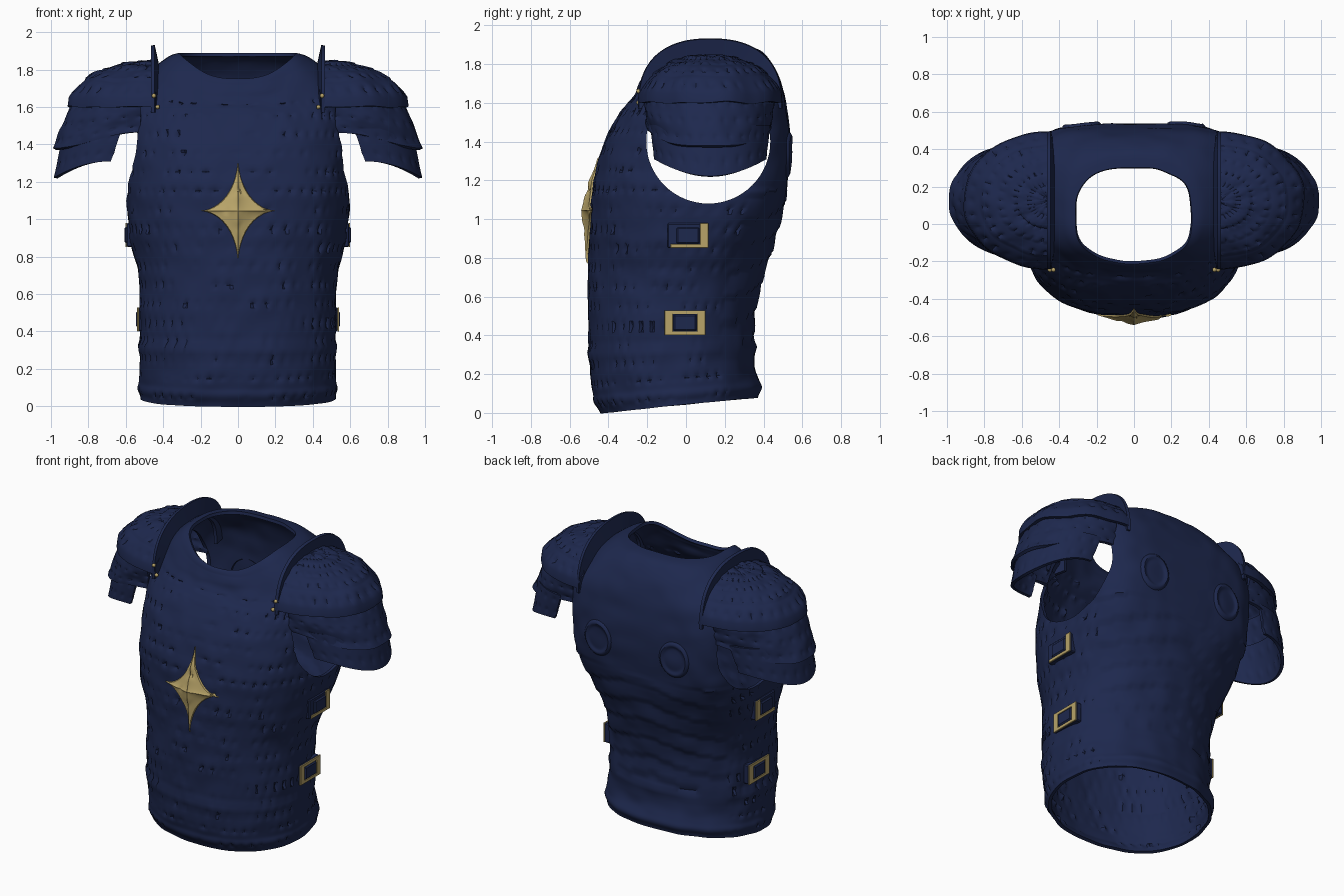
import bpy
import bmesh
from math import sin, cos, pi, exp, floor, copysign
from mathutils import Vector, noise
from mathutils.bvhtree import BVHTree

if "Cube" in bpy.data.objects:
    bpy.data.objects.remove(bpy.data.objects["Cube"])


def material(name, rgb):
    m = bpy.data.materials.new(name)
    m.use_nodes = True
    m.diffuse_color = (*rgb, 1)
    m.node_tree.nodes["Principled BSDF"].inputs["Base Color"].default_value = (*rgb, 1)
    return m


BLUE = material("navy leather", (0.0125, 0.021, 0.075))
GOLD = material("pale gold", (0.48, 0.37, 0.14))


def finish(bm, name, mat):
    mesh = bpy.data.meshes.new(name)
    bm.to_mesh(mesh)
    bm.free()
    mesh.materials.append(mat)
    ob = bpy.data.objects.new(name, mesh)
    bpy.context.collection.objects.link(ob)
    return ob


def activate(ob):
    bpy.ops.object.select_all(action="DESELECT")
    ob.select_set(True)
    bpy.context.view_layer.objects.active = ob


def bake(ob, kind, **settings):
    activate(ob)
    mod = ob.modifiers.new(kind.title(), kind)
    for key, value in settings.items():
        setattr(mod, key, value)
    bpy.ops.object.modifier_apply(modifier=mod.name)


def smooth(ob, angle=0.7):
    activate(ob)
    bpy.ops.object.shade_smooth_by_angle(angle=angle)


def sheet(rows, cols, point, closed=False):
    """Grid of quads from point(u, v), with u and v running 0 to 1."""
    bm = bmesh.new()
    n = cols if closed else cols + 1
    grid = [[bm.verts.new(point(j / cols, i / rows)) for j in range(n)] for i in range(rows + 1)]
    for i in range(rows):
        for j in range(cols):
            k = (j + 1) % n
            bm.faces.new((grid[i][j], grid[i][k], grid[i + 1][k], grid[i + 1][j]))
    return bm


def power(v, p):
    return copysign(abs(v) ** p, v)


def ramp(v, low, high):
    t = min(1, max(0, (v - low) / (high - low)))
    return t * t * (3 - 2 * t)


def pit(u, v):
    """Small punched notches in staggered rows."""
    du = (u + 0.5 * (floor(v) % 2)) % 1 - 0.5
    dv = v % 1 - 0.5
    return exp(-(du / 0.17) ** 2 - (dv / 0.15) ** 2)


# Torso shell: height, half width, front y, back y
RINGS = [(0.0, .51, -.435, .36), (.08, .515, -.465, .37), (.2, .515, -.485, .345),
         (.5, .515, -.495, .345), (.7, .52, -.495, .39), (.9, .57, -.49, .45),
         (1.1, .585, -.48, .50), (1.25, .58, -.455, .52), (1.4, .585, -.41, .525),
         (1.55, .58, -.33, .515), (1.68, .54, -.265, .485), (1.79, .46, -.235, .44),
         (1.86, .37, -.215, .38), (1.88, .31, -.2, .30)]


def ring_at(v):
    t = v * (len(RINGS) - 1)
    i = min(int(t), len(RINGS) - 2)
    t -= i
    a, b = RINGS[max(i - 1, 0)], RINGS[i]
    c, d = RINGS[i + 1], RINGS[min(i + 2, len(RINGS) - 1)]
    return [q + t / 2 * (r - p + t * (2 * p - 5 * q + 4 * r - s + t * (3 * (q - r) + s - p)))
            for p, q, r, s in zip(a, b, c, d)]


def torso_point(u, v):
    a = u * 2 * pi
    z, w, front, back = ring_at(v)
    # rounder waist, squarer chest, squarest across the shoulder blades
    p = 0.9 - 0.16 * ramp(z, 0.75, 1.25)
    p -= 0.27 * ramp(z, 0.8, 1.25) * ramp(1.86 - z, 0, 0.25) * ramp(sin(a), 0, 0.5)
    x = w * power(cos(a), p)
    side = power(sin(a), p)
    y = (front + back) / 2 + (back - front) / 2 * side
    rough = noise.noise(Vector((x, y, z)) * 8)
    d = 0.01 * rough
    d += 0.012 * exp(-((z - 0.3) / 0.02) ** 2) + 0.01 * exp(-((z - 0.06) / 0.025) ** 2)
    if side < 0.6 and z < 1.72:
        d -= 0.02 * pit(u * 48, z * 10) * max(0, 0.6 + rough * 2)
    elif 0.3 < z < 1.15:
        d += 0.012 * (0.5 - ((z + 0.25 * abs(x)) / 0.14) % 1)
    # lowered neckline at the front, hem rising to the back
    z -= 0.135 * max(0, -side) ** 3 * min(1, max(0, (z - 1.55) / 0.3))
    z += 0.08 * max(0, 1 - z / 0.5) * (y + 0.44) / 0.8
    return (x + d * cos(a), y + d * sin(a), z)


bm = sheet(130, 192, torso_point, True)
surface = BVHTree.FromBMesh(bm)
torso = finish(bm, "torso_shell", BLUE)
bake(torso, "SOLIDIFY", thickness=0.02, offset=0)

# Arm openings
for s in (-1, 1):
    bpy.ops.mesh.primitive_cylinder_add(vertices=64, radius=1, depth=0.5,
                                        location=(s * 0.66, 0.115, 1.40), rotation=(0, pi / 2, 0))
    cutter = bpy.context.object
    cutter.scale = (0.32, 0.32, 1)
    cutter.hide_render = True
    bpy.context.view_layer.update()
    bake(torso, "BOOLEAN", object=cutter, operation="DIFFERENCE", solver="EXACT")
    bpy.data.objects.remove(cutter)
smooth(torso)


def hit(origin, direction):
    return surface.ray_cast(Vector(origin), Vector(direction))[0]


# Four-pointed chest star, swelling towards its middle
def star_point(u, v):
    a, f = u * 2 * pi, max(0.01, 1 - v)
    x = f * 0.21 * power(cos(a), 3.5)
    z = 1.045 + f * 0.29 * power(sin(a), 3.5)
    lift = 0 if v == 0 else 0.018 + 0.042 * v ** 1.3
    return (x, hit((x, -2, z), (0, 1, 0)).y - lift, z)


smooth(finish(sheet(14, 64, star_point, True), "chest_star", GOLD))


def box(name, mat, place, offset, size):
    """Bevelled block set on the surface."""
    bm = bmesh.new()
    bmesh.ops.create_cube(bm, size=1)
    bmesh.ops.scale(bm, vec=size, verts=bm.verts)
    bmesh.ops.translate(bm, vec=offset, verts=bm.verts)
    ob = finish(bm, name, mat)
    ob.location = place
    bake(ob, "BEVEL", width=min(size) * 0.15, segments=1)


for s, side in ((1, "left"), (-1, "right")):
    # Side buckles: a blue block faced with a gold frame, the upper one half covered
    for level, z, y in (("lower", 0.465, -0.005), ("upper", 0.915, 0.01)):
        place = hit((s * 2, y, z), (-s, 0, 0))
        box(f"{side}_{level}_buckle_base", BLUE, place, (s * 0.005, 0, 0), (0.04, 0.21, 0.128))
        box(f"{side}_{level}_buckle_pad", BLUE, place, (s * 0.012, 0, 0), (0.05, 0.12, 0.085))
        for e in (-1, 1):
            if level == "lower" or e > 0:
                box(f"{side}_{level}_buckle_post", GOLD, place,
                    (s * 0.027, e * 0.084, 0), (0.009, 0.042, 0.128))
            if level == "lower" or e < 0:
                box(f"{side}_{level}_buckle_bar", GOLD, place,
                    (s * 0.027, 0, e * 0.054), (0.009, 0.18, 0.02))

    # Round back medallion with a raised rim, laid on the back
    def medallion(u, v):
        a, r = u * 2 * pi, 0.002 + 0.113 * v
        x, z = s * 0.28 + r * cos(a), 1.33 + 1.15 * r * sin(a)
        h = 0.012 + 0.012 * exp(-((v - 0.75) / 0.12) ** 2) - 0.03 * max(0, v - 0.88) / 0.12
        return (x, hit((x, 2, z), (0, -1, 0)).y + h, z)

    smooth(finish(sheet(16, 36, medallion, True), f"{side}_back_medallion", BLUE))

    # Scaled shoulder dome
    def dome(u, v):
        a, r = (u - 0.5) * pi, max(v, 0.01)
        rough = noise.noise(Vector((u * 8, v * 5, s)))
        d = 0.01 * rough + 0.006 * (v * 5 % 1) - 0.016 * pit(u * 16, v * 6) * max(0, 0.7 + rough)
        x = 0.44 + (0.46 * r + d * r) * cos(a)
        y = 0.125 + (0.36 * r + d * r) * power(sin(a), 0.9)
        return (s * x, y, 1.60 + 0.235 * max(0, 1 - r ** 2.4) ** 0.6 + d)

    # Hanging plates below the dome
    def middle_plate(u, v):
        a = (u - 0.5) * pi
        drop = 0.26 - 0.09 * abs(sin(a)) ** 4
        bulge = -0.01 * pit(u * 14, v * 3) + 0.012 * noise.noise(Vector((u * 9, v * 3, s)))
        x = 0.52 + (0.35 + 0.115 * v + bulge) * cos(a)
        y = 0.12 + (0.33 - 0.02 * v + bulge) * sin(a)
        return (s * x, y, 1.635 - drop * v)

    def lower_plate(u, v):
        a = (u - 0.5) * pi
        drop = 0.265 - 0.09 * abs(sin(a)) ** 2
        bulge = -0.008 * pit(u * 12, v * 2)
        x = 0.62 + 0.06 * v + (0.30 - 0.005 * v + bulge) * cos(a)
        y = 0.125 + (0.30 - 0.02 * v + bulge) * sin(a)
        return (s * x, y, 1.485 - drop * v)

    # Upright ridge where the shoulder guard meets the chest
    def ridge(u, v):
        a = (u - 0.5) * pi
        r = 0.68 + 0.32 * v
        return (s * (0.43 + 0.025 * v), 0.125 + 0.37 * r * power(sin(a), 0.85),
                1.57 + 0.36 * r * power(cos(a), 0.75))

    for name, fn, rows in (("dome", dome, 42), ("middle_plate", middle_plate, 18),
                           ("lower_plate", lower_plate, 14), ("ridge", ridge, 5)):
        ob = finish(sheet(rows, 84, fn), f"{side}_shoulder_{name}", BLUE)
        bake(ob, "SOLIDIFY", thickness=0.02, offset=0)
        smooth(ob)

    # Gold studs at the front of the shoulder guard
    for x, y, z in ((0.43, -0.245, 1.6), (0.45, -0.245, 1.66)):
        bm = bmesh.new()
        bmesh.ops.create_icosphere(bm, subdivisions=2, radius=0.012)
        ob = finish(bm, f"{side}_shoulder_stud", GOLD)
        ob.location = (s * x, y, z)
        smooth(ob)
